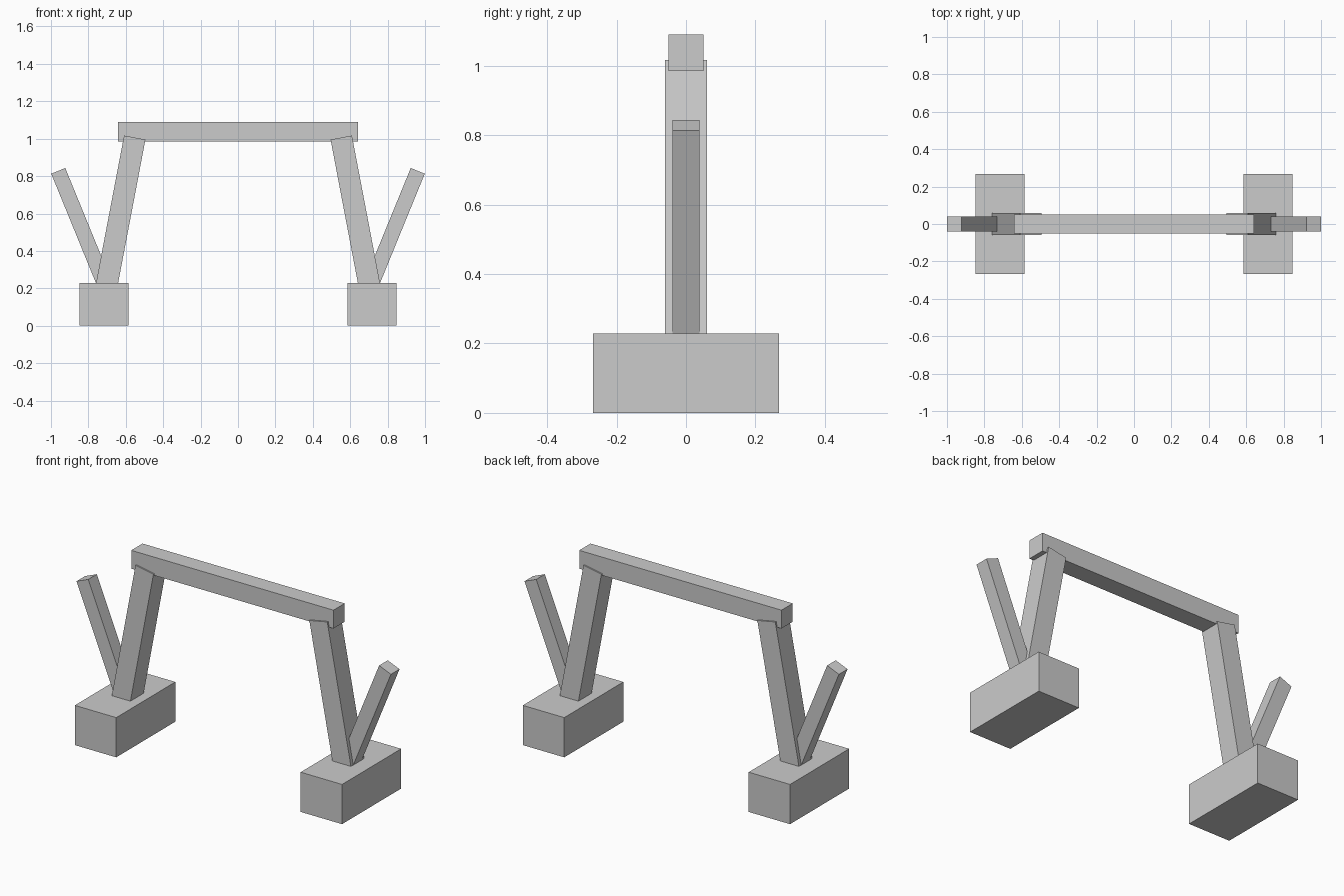
import bpy
import math
from mathutils import Matrix, Vector

# Remove the default cube
default = bpy.data.objects.get("Cube")
if default:
    bpy.data.objects.remove(default, do_unlink=True)

# Single flat colour
grey = bpy.data.materials.new("light_grey")
grey.use_nodes = True
grey.diffuse_color = (0.6, 0.6, 0.6, 1)
grey.node_tree.nodes["Principled BSDF"].inputs["Base Color"].default_value = (0.6, 0.6, 0.6, 1)


def box(name, centre, size, tilt=0.0):
    """Box with its size baked in, leaning towards +x by tilt radians."""
    bpy.ops.mesh.primitive_cube_add(size=1)
    obj = bpy.context.object
    obj.name = name
    obj.data.transform(Matrix.Diagonal((*size, 1)))
    obj.location = centre
    obj.rotation_euler.y = tilt
    obj.data.materials.append(grey)
    return obj


def beam(name, start, end, thickness, depth):
    """Square-ended beam between two (x, z) points."""
    a, b = Vector(start), Vector(end)
    d, mid = b - a, (a + b) / 2
    return box(name, (mid.x, 0, mid.y), (thickness, depth, d.length), math.atan2(d.x, d.y))


# Top bar
box("top_bar", (0, 0, 1.0375), (1.284, 0.102, 0.105))

# Foot, leaning leg and outward strut on each side
for side, s in (("left", 1), ("right", -1)):
    box(side + "_foot", (s * 0.717, 0, 0.114), (0.263, 0.536, 0.228))
    beam(side + "_leg", (s * 0.713, 0.16), (s * 0.552, 1.006), 0.116, 0.12)
    beam(side + "_strut", (s * 0.692, 0.17), (s * 0.961, 0.828), 0.081, 0.078)
